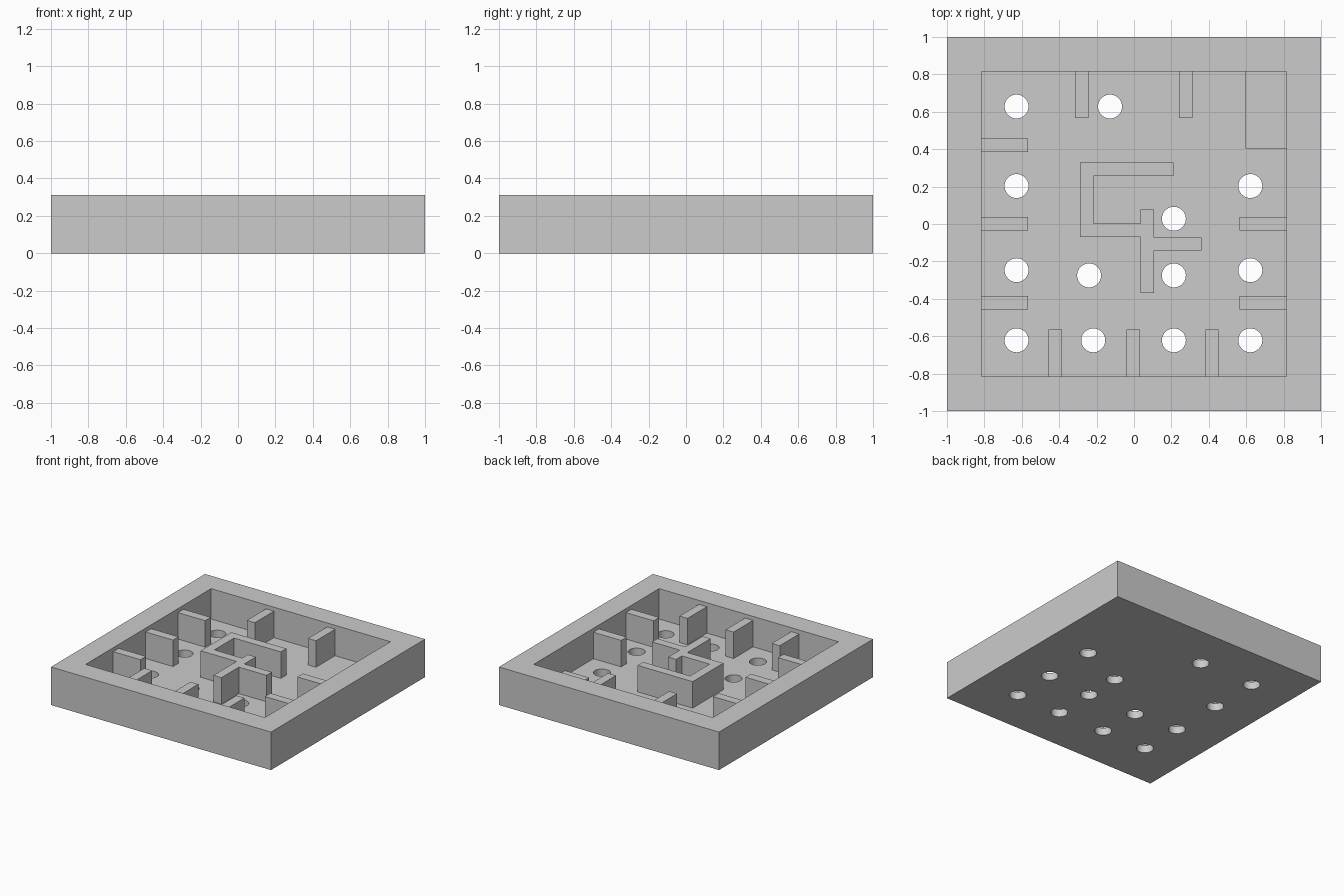
import bpy

if "Cube" in bpy.data.objects:
    bpy.data.objects.remove(bpy.data.objects["Cube"])

HEIGHT, FLOOR, WALL_TOP, PAD_TOP = 0.3125, 0.0625, 0.28, 0.105
INNER = 0.815      # half-width of the recess
SINK = 0.02        # overlap so added parts fuse with the tray


def box(name, x0, x1, y0, y1, z0, z1):
    bpy.ops.mesh.primitive_cube_add(
        size=1, location=((x0 + x1) / 2, (y0 + y1) / 2, (z0 + z1) / 2))
    ob = bpy.context.object
    ob.name = name
    ob.scale = (x1 - x0, y1 - y0, z1 - z0)
    bpy.ops.object.transform_apply(location=True, rotation=False, scale=True)
    return ob


def combine(target, part, operation):
    part.hide_render = True
    mod = target.modifiers.new(operation.lower(), 'BOOLEAN')
    mod.operation = operation
    mod.solver = 'EXACT'
    mod.object = part
    bpy.context.view_layer.objects.active = target
    bpy.ops.object.modifier_apply(modifier=mod.name)
    bpy.data.objects.remove(part, do_unlink=True)


# Tray with square recess
tray = box("maze_tray", -1, 1, -1, 1, 0, HEIGHT)
recess = box("recess_cutter", -INNER, INNER, -INNER, INNER, FLOOR, 0.5)
combine(tray, recess, 'DIFFERENCE')


def add_wall(name, x0, x1, y0, y1, top=WALL_TOP):
    combine(tray, box(name, x0, x1, y0, y1, FLOOR - SINK, top), 'UNION')


# Stub walls along the rim
T = 0.036          # half thickness of a stub
OUT = INNER + SINK
for y in (0.42, 0.002, -0.42):
    add_wall("left_stub", -OUT, -0.567, y - T, y + T)
for y in (0.002, -0.42):
    add_wall("right_stub", 0.563, OUT, y - T, y + T)
for x in (-0.422, -0.003, 0.417):
    add_wall("front_stub", x - T, x + T, -OUT, -0.563)
for x in (-0.28, 0.276):
    add_wall("back_stub", x - T, x + T, 0.567, OUT)

# Low pad in the back right corner
add_wall("corner_pad", 0.597, OUT, 0.405, OUT, PAD_TOP)

# Hook-shaped wall and cross wall in the middle
add_wall("hook_spine", -0.29, -0.216, -0.07, 0.328)
add_wall("hook_back_arm", -0.25, 0.21, 0.256, 0.328)
add_wall("hook_front_arm", -0.25, 0.07, -0.07, 0.002)
add_wall("cross_upright", 0.036, 0.108, -0.37, 0.077)
add_wall("cross_arm", 0.07, 0.36, -0.143, -0.073)

# Round holes through the floor
holes = [(-0.628, 0.628), (-0.128, 0.628), (-0.628, 0.203), (0.622, 0.203),
         (0.213, 0.028), (-0.628, -0.247), (-0.24, -0.275), (0.213, -0.275),
         (0.622, -0.247), (-0.628, -0.622), (-0.218, -0.622),
         (0.213, -0.622), (0.622, -0.622)]
for x, y in holes:
    bpy.ops.mesh.primitive_cylinder_add(vertices=40, radius=0.064, depth=0.2,
                                        location=(x, y, 0.03))
    combine(tray, bpy.context.object, 'DIFFERENCE')

bpy.ops.object.select_all(action='DESELECT')
tray.select_set(True)
bpy.context.view_layer.objects.active = tray
bpy.ops.object.shade_smooth_by_angle()
